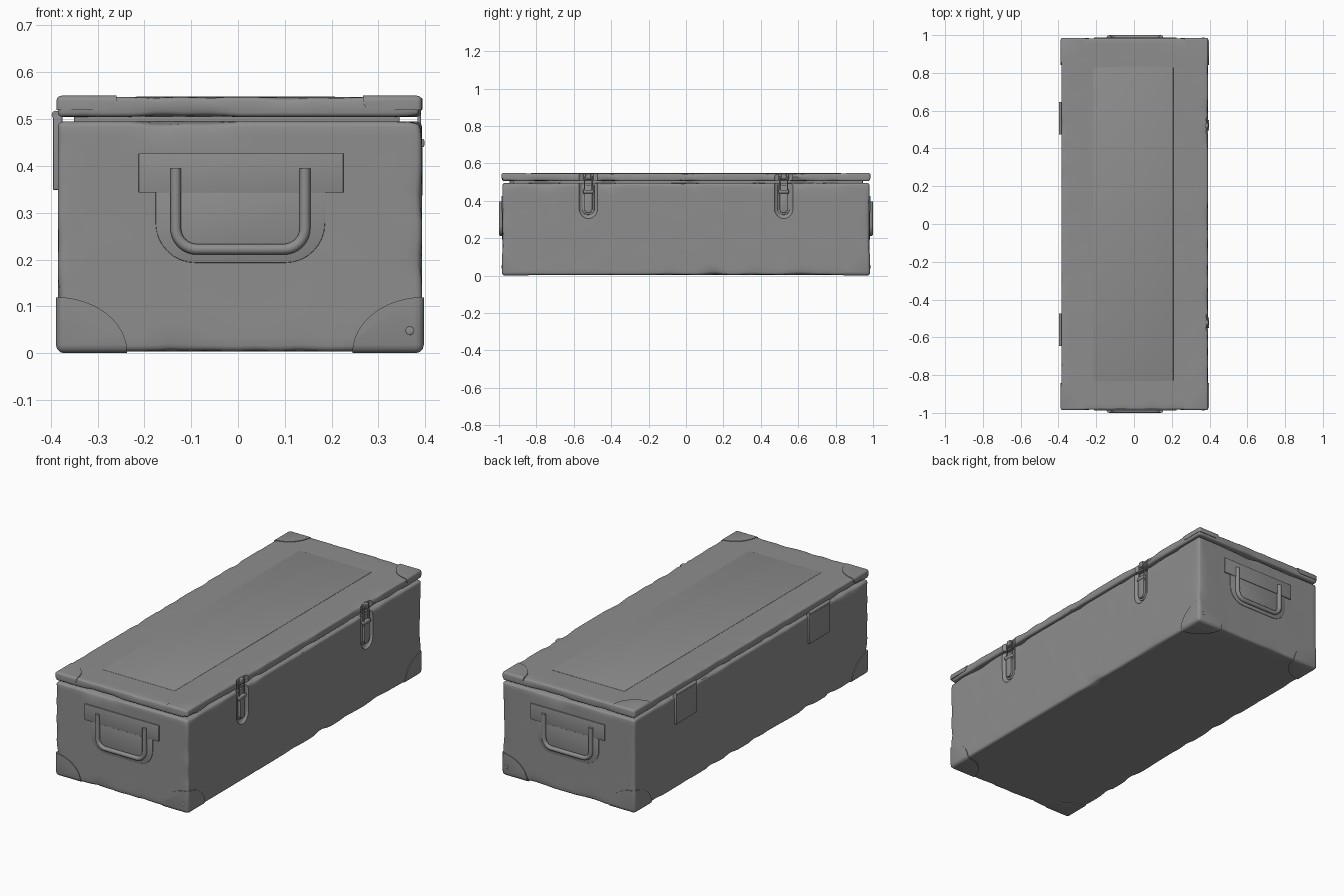
import bpy, bmesh, math
from mathutils import Vector, Matrix, noise

if "Cube" in bpy.data.objects:
    bpy.data.objects.remove(bpy.data.objects["Cube"])

CX = 0.004                       # middle of the case across x


def finish(name, bm, mirror=False, angle=35):
    bmesh.ops.recalc_face_normals(bm, faces=bm.faces[:])
    me = bpy.data.meshes.new(name)
    bm.to_mesh(me)
    bm.free()
    ob = bpy.data.objects.new(name, me)
    bpy.context.collection.objects.link(ob)
    if mirror:
        ob.modifiers.new("mirror_y", 'MIRROR').use_axis = (False, True, False)
    smooth(ob, angle)
    return ob


def smooth(ob, angle=35):
    bpy.ops.object.select_all(action='DESELECT')
    ob.select_set(True)
    bpy.context.view_layer.objects.active = ob
    bpy.ops.object.shade_smooth_by_angle(angle=math.radians(angle))


def box_bm(lo, hi, bevel=0.0, segs=3):
    lo, hi = Vector(lo), Vector(hi)
    bm = bmesh.new()
    m = Matrix.Translation((lo + hi) / 2) @ Matrix.Diagonal((*(hi - lo), 1))
    bmesh.ops.create_cube(bm, size=1, matrix=m)
    if bevel:
        bmesh.ops.bevel(bm, geom=bm.edges[:], offset=bevel, segments=segs,
                        profile=0.5, affect='EDGES')
    return bm


def box(name, lo, hi, bevel=0.0, mirror=False):
    return finish(name, box_bm(lo, hi, bevel), mirror)


def worn_box(name, lo, hi, bevel, amp, step=0.03):
    """Rounded box whose edges carry shallow knocks."""
    bm = box_bm(lo, hi, bevel)
    for i in range(3):
        n = max(2, round((hi[i] - lo[i]) / step))
        no = Vector([float(i == k) for k in range(3)])
        for k in range(1, n):
            co = no * (lo[i] + (hi[i] - lo[i]) * k / n)
            bmesh.ops.bisect_plane(bm, geom=bm.verts[:] + bm.edges[:] + bm.faces[:],
                                   plane_co=co, plane_no=no)
    for v in bm.verts:
        p = v.co.copy()
        near = [i for i in range(3) if min(p[i] - lo[i], hi[i] - p[i]) < bevel * 1.3]
        a = amp if len(near) > 1 else 0.001
        d = a * max(0, noise.noise(p * 11 + Vector((3.3, 1.7, 5.1))) + 0.05)
        for i in near:
            v.co[i] += d if p[i] - lo[i] < hi[i] - p[i] else -d
    return finish(name, bm, angle=40)


def boolean(ob, cutter, op, remove=True):
    mod = ob.modifiers.new("cut", 'BOOLEAN')
    mod.object, mod.operation, mod.solver = cutter, op, 'EXACT'
    dg = bpy.context.evaluated_depsgraph_get()
    me = bpy.data.meshes.new_from_object(ob.evaluated_get(dg))
    ob.modifiers.clear()
    ob.data = me
    if remove:
        bpy.data.objects.remove(cutter)
    smooth(ob)


def prism(name, pts, axis, a, b, bevel=0.002, mirror=True):
    """Extrude a 2D outline along x or y from a (inner) to b (outer face)."""
    bm = bmesh.new()
    put = (lambda u, v, d: (d, u, v)) if axis == 'x' else (lambda u, v, d: (u, d, v))
    f = bm.faces.new([bm.verts.new(put(u, v, a)) for u, v in pts])
    ext = bmesh.ops.extrude_face_region(bm, geom=[f])["geom"]
    top = [g for g in ext if isinstance(g, bmesh.types.BMVert)]
    k = 0 if axis == 'x' else 1
    for v in top:
        v.co[k] = b
    rim = [e for e in bm.edges if all(v in top for v in e.verts)]
    bmesh.ops.bevel(bm, geom=rim, offset=bevel, segments=2, profile=0.5, affect='EDGES')
    return finish(name, bm, mirror)


def u_outline(c, half, top, bottom, r, n=8):
    """U shaped outline: square at the top, rounded at the bottom."""
    pts = [(c - half, top)]
    for s, a0 in ((-1, math.pi), (1, 1.5 * math.pi)):
        for k in range(n + 1):
            a = a0 + k / n * math.pi / 2
            pts.append((c + s * (half - r) + r * math.cos(a), bottom + r + r * math.sin(a)))
    return pts + [(c + half, top)]


def tube(name, pts, radius, cyclic=False):
    cu = bpy.data.curves.new(name, 'CURVE')
    cu.dimensions, cu.bevel_depth, cu.bevel_resolution = '3D', radius, 4
    cu.use_fill_caps = True
    sp = cu.splines.new('POLY')
    sp.points.add(len(pts) - 1)
    for p, q in zip(sp.points, pts):
        p.co = (*q, 1)
    sp.use_cyclic_u = cyclic
    tmp = bpy.data.objects.new("tmp", cu)
    bpy.context.collection.objects.link(tmp)
    me = bpy.data.meshes.new_from_object(
        tmp.evaluated_get(bpy.context.evaluated_depsgraph_get()))
    bpy.data.objects.remove(tmp)
    bm = bmesh.new()
    bm.from_mesh(me)
    return finish(name, bm, mirror=True, angle=50)


# Case body, inner rim and lid
B_LO, B_HI = (CX - .389, -.981, .004), (CX + .389, .981, .495)
L_LO, L_HI = (CX - .389, -.983, .505), (CX + .387, .983, .547)
body = worn_box("case_body", B_LO, B_HI, .012, .009)
lid = worn_box("lid", L_LO, L_HI, .009, .007)
box("inner_rim", (-.35, -.945, .48), (.345, .945, .52), .004)
box("lid_panel", (-.217, -.828, .535), (.208, .828, .548), .001)


# Latch pockets in the body and lid
def pocket(depth):
    bm = bmesh.new()
    for y in (-.522, .522):
        m = Matrix.Translation((.393, y, .36)) @ Matrix.Diagonal((depth, .05, .055, 1))
        geom = bmesh.ops.create_uvsphere(bm, u_segments=32, v_segments=16, radius=1, matrix=m)
        for v in geom["verts"]:
            if v.co.z > .3601:
                v.co.z += .4
    return finish("pocket_cutter", bm)


boolean(body, pocket(.022), 'DIFFERENCE')
boolean(lid, pocket(.016), 'DIFFERENCE')


# Reinforced corners at the bottom of the body
corners = [(x, y) for x in (CX - .393, CX + .393) for y in (-.985, .985)]
bm = bmesh.new()
for x, y in corners:
    m = Matrix.Translation((x, y, 0)) @ Matrix.Diagonal((.153, .145, .12, 1))
    bmesh.ops.create_uvsphere(bm, u_segments=48, v_segments=24, radius=1, matrix=m)
ball = finish("corner_cutter", bm)
bottom = box("bottom_corners", (CX - .393, -.985, 0), (CX + .393, .985, .3), .018)
boolean(bottom, ball, 'INTERSECT')
boolean(bottom, body, 'DIFFERENCE', remove=False)

# Reinforced corners on the lid
bm = bmesh.new()
for x, y in corners:
    m = Matrix.Translation((x, y, .57))
    bmesh.ops.create_cone(bm, cap_ends=True, segments=64, radius1=.13, radius2=.13,
                          depth=.1, matrix=m)
low = [e for e in bm.edges if all(v.co.z < .53 for v in e.verts)]
bmesh.ops.bevel(bm, geom=low, offset=.02, segments=4, profile=0.5, affect='EDGES')
disc = finish("lid_corner_cutter", bm)
top = box("lid_corners", (CX - .392, -.986, .503), (CX + .389, .986, .55), .011)
boolean(top, disc, 'INTERSECT')
boolean(top, lid, 'DIFFERENCE', remove=False)

# Rivet on each end at the right bottom corner
bm = bmesh.new()
m = Matrix.Translation((CX + .363, -.985, .048)) @ Matrix.Diagonal((.009, .002, .009, 1))
bmesh.ops.create_uvsphere(bm, u_segments=16, v_segments=8, radius=1, matrix=m)
finish("corner_rivets", bm, mirror=True)

# End handles: backing plate, clamp plate and bar
prism("handle_backing", u_outline(.005, .181, .36, .193, .085), 'y', -.97, -.984, .002)
box("handle_plate", (-.212, -.987, .343), (.225, -.97, .427), .001, mirror=True)
path = u_outline(.005, .138, .395, .222, .045)
tube("handle_bar", [(x, -.9885, z) for x, z in path], .0115)

# Hinge leaves with knuckles on the left side
box("hinge_leaf", (-.395, .475, .349), (-.375, .645, .51), .002, mirror=True)
bm = bmesh.new()
m = Matrix.Translation((-.389, .56, .509)) @ Matrix.Rotation(math.pi / 2, 4, 'X')
bmesh.ops.create_cone(bm, cap_ends=True, segments=20, radius1=.009, radius2=.009,
                      depth=.17, matrix=m)
finish("hinge_knuckle", bm, mirror=True)

# Toggle latches on the right side
LY = .522
prism("latch_base", u_outline(LY, .032, .485, .325, .03), 'x', .365, .381, .002)
prism("latch_lever", u_outline(LY, .021, .445, .335, .02), 'x', .378, .394, .003)
tube("latch_loop", [(.387, y, z) for y, z in u_outline(LY, .021, .53, .43, .008, 4)],
     .004, cyclic=True)
box("latch_pivot", (.376, LY - .028, .44), (.398, LY + .028, .458), .004, mirror=True)
box("latch_hook_plate", (.368, LY - .028, .512), (.384, LY + .028, .545), .003, mirror=True)
box("latch_hook", (.378, LY - .014, .518), (.394, LY + .014, .546), .004, mirror=True)

# Dark grey paint on every part
paint = bpy.data.materials.new("dark_grey")
paint.diffuse_color = (.27, .27, .27, 1)
paint.use_nodes = True
paint.node_tree.nodes["Principled BSDF"].inputs["Base Color"].default_value = paint.diffuse_color
for ob in bpy.context.collection.objects:
    ob.data.materials.clear()
    ob.data.materials.append(paint)
    for p in ob.data.polygons:
        p.material_index = 0
